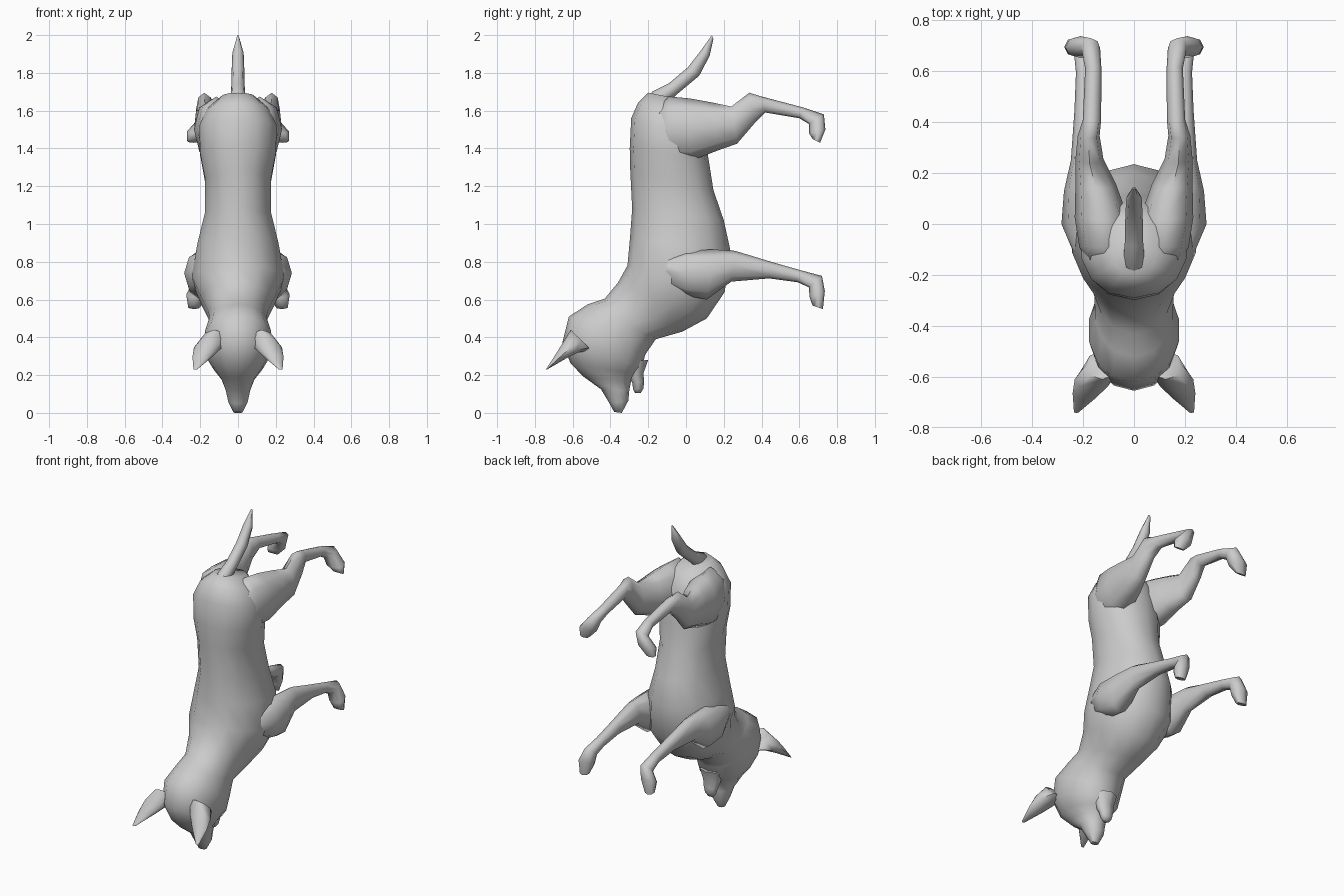
import bpy, bmesh, math
from mathutils import Vector

coat = bpy.data.materials.new("grey coat")
coat.diffuse_color = (0.6, 0.6, 0.6, 1)


def loft(name, rings, sides=10, mirror=False, power=0.9):
    """Rings: back edge (y, z), belly edge (y, z), half width, optional centre x."""
    bm = bmesh.new()
    loops = []
    for r in rings:
        ay, az, by, bz, w = r[:5]
        cx = r[5] if len(r) > 5 else 0
        a, b = Vector((cx, ay, az)), Vector((cx, by, bz))
        mid, half = (a + b) / 2, (a - b) / 2
        loop = []
        for i in range(sides):
            t = math.tau * i / sides
            c, s = math.cos(t), math.sin(t)
            s = math.copysign(abs(s) ** power, s) if abs(s) > 1e-6 else 0
            loop.append(bm.verts.new(mid + half * c + Vector((w * s, 0, 0))))
        loops.append(loop)
    for p, q in zip(loops, loops[1:]):
        for i in range(sides):
            j = (i + 1) % sides
            bm.faces.new((p[i], p[j], q[j], q[i]))
    bm.faces.new(loops[0])
    bm.faces.new(loops[-1])
    bmesh.ops.recalc_face_normals(bm, faces=bm.faces)
    me = bpy.data.meshes.new(name)
    bm.to_mesh(me)
    bm.free()
    me.materials.append(coat)
    ob = bpy.data.objects.new(name, me)
    bpy.context.collection.objects.link(ob)
    if mirror:
        m = ob.modifiers.new("Mirror", "MIRROR")
        m.use_mirror_merge = False
    bpy.ops.object.select_all(action="DESELECT")
    ob.select_set(True)
    bpy.context.view_layer.objects.active = ob
    bpy.ops.object.shade_smooth_by_angle(angle=math.radians(65))
    return ob


# Rump, trunk, neck, skull and upper muzzle as one skin
loft("body_and_head", [
    (-0.20, 1.695, 0.03, 1.65, 0.09),
    (-0.255, 1.64, 0.08, 1.56, 0.17),
    (-0.29, 1.56, 0.10, 1.46, 0.21),
    (-0.298, 1.40, 0.12, 1.34, 0.205),
    (-0.295, 1.28, 0.145, 1.18, 0.178),
    (-0.285, 1.08, 0.20, 1.02, 0.18),
    (-0.297, 0.92, 0.235, 0.86, 0.22),
    (-0.31, 0.78, 0.205, 0.64, 0.25),
    (-0.36, 0.69, 0.11, 0.50, 0.20),
    (-0.43, 0.605, -0.02, 0.43, 0.16),
    (-0.52, 0.575, -0.16, 0.39, 0.155),
    (-0.62, 0.51, -0.215, 0.31, 0.18),
    (-0.655, 0.37, -0.235, 0.24, 0.17),
    (-0.61, 0.26, -0.26, 0.205, 0.13),
    (-0.54, 0.19, -0.29, 0.17, 0.09),
    (-0.45, 0.125, -0.30, 0.12, 0.067),
    (-0.405, 0.05, -0.305, 0.065, 0.052),
    (-0.38, 0.005, -0.34, 0.0, 0.025),
], sides=14)

# Lower jaw, slightly open
loft("lower_jaw", [
    (-0.34, 0.27, -0.20, 0.28, 0.075),
    (-0.31, 0.20, -0.225, 0.21, 0.06),
    (-0.285, 0.16, -0.222, 0.165, 0.048),
    (-0.28, 0.125, -0.225, 0.13, 0.038),
    (-0.27, 0.105, -0.24, 0.105, 0.02),
], sides=8)

# Pointed ears
loft("ears", [
    (-0.61, 0.44, -0.50, 0.33, 0.065, 0.125),
    (-0.65, 0.375, -0.57, 0.32, 0.075, 0.158),
    (-0.69, 0.31, -0.64, 0.285, 0.053, 0.188),
    (-0.742, 0.23, -0.735, 0.23, 0.01, 0.226),
], sides=8, mirror=True)

# Tapering tail
loft("tail", [
    (-0.22, 1.62, -0.19, 1.60, 0.03),
    (-0.18, 1.70, -0.12, 1.62, 0.042),
    (-0.09, 1.745, -0.05, 1.685, 0.036),
    (0.01, 1.83, 0.07, 1.785, 0.034),
    (0.08, 1.92, 0.125, 1.89, 0.03),
    (0.137, 2.0, 0.145, 1.98, 0.006),
], sides=8)

# Hind legs: thigh, hock, shin and turned-out paw
loft("hind_legs", [
    (-0.17, 1.60, -0.15, 1.38, 0.06, 0.12),
    (-0.09, 1.675, -0.09, 1.325, 0.10, 0.115),
    (0.02, 1.665, 0.03, 1.335, 0.105, 0.128),
    (0.14, 1.643, 0.17, 1.39, 0.08, 0.15),
    (0.24, 1.622, 0.27, 1.425, 0.055, 0.175),
    (0.335, 1.695, 0.36, 1.53, 0.043, 0.178),
    (0.40, 1.675, 0.42, 1.59, 0.036, 0.165),
    (0.62, 1.617, 0.60, 1.56, 0.032, 0.16),
    (0.73, 1.58, 0.65, 1.53, 0.037, 0.17),
    (0.738, 1.50, 0.652, 1.48, 0.06, 0.21),
    (0.71, 1.43, 0.67, 1.45, 0.035, 0.235),
], sides=8, mirror=True)

# Front legs: shoulder, forearm and turned-out paw
loft("front_legs", [
    (-0.14, 0.82, -0.12, 0.68, 0.05, 0.18),
    (0.0, 0.86, 0.0, 0.62, 0.095, 0.19),
    (0.15, 0.865, 0.11, 0.60, 0.075, 0.20),
    (0.26, 0.858, 0.24, 0.695, 0.048, 0.20),
    (0.45, 0.80, 0.44, 0.712, 0.037, 0.197),
    (0.60, 0.757, 0.59, 0.692, 0.033, 0.195),
    (0.72, 0.725, 0.65, 0.665, 0.037, 0.20),
    (0.735, 0.645, 0.655, 0.61, 0.052, 0.222),
    (0.725, 0.55, 0.67, 0.568, 0.032, 0.232),
], sides=8, mirror=True)
